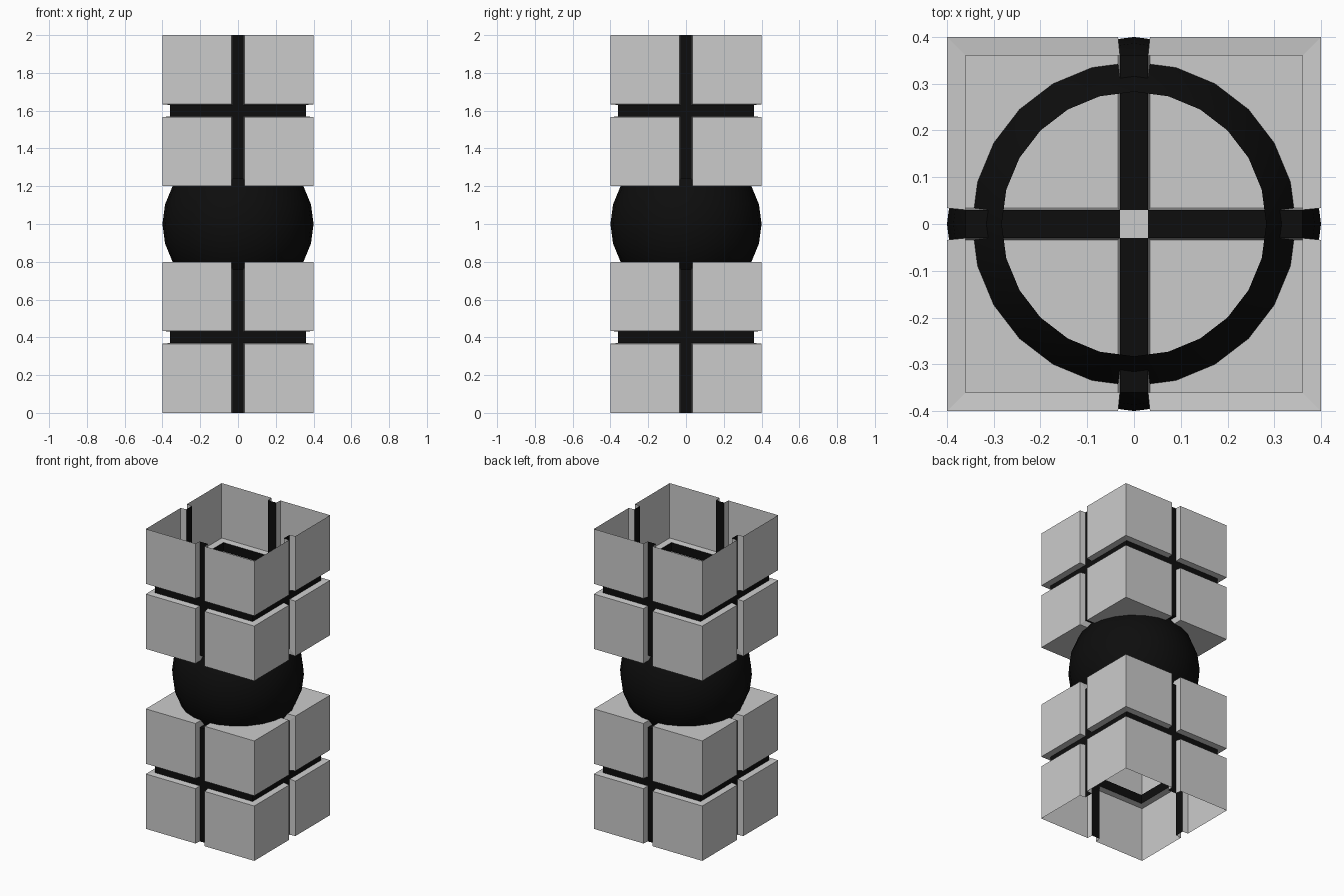
import bpy, bmesh, math
from mathutils import Vector
from itertools import product

if "Cube" in bpy.data.objects:
    bpy.data.objects.remove(bpy.data.objects["Cube"])

G, H = 0.40, 0.36      # outer half width, groove floor half width
g, h = 0.034, 0.03     # groove half width at the surface and at the floor

black = bpy.data.materials.new("black")
black.diffuse_color = (0.004, 0.004, 0.004, 1)
black.use_nodes = True
black.node_tree.nodes["Principled BSDF"].inputs["Base Color"].default_value = black.diffuse_color


def add_face(bm, pts, ref, place):
    """Quad whose normal points away from ref; place maps it to the world."""
    pts = [place(p) for p in pts]
    ref = Vector(place(ref))
    f = bm.faces.new([bm.verts.new(p) for p in pts])
    f.normal_update()
    if f.normal.dot(f.calc_center_median() - ref) < 0:
        f.normal_flip()


def finish(bm, name, mat=None):
    bmesh.ops.remove_doubles(bm, verts=bm.verts, dist=1e-5)
    me = bpy.data.meshes.new(name)
    bm.to_mesh(me)
    bm.free()
    ob = bpy.data.objects.new(name, me)
    bpy.context.collection.objects.link(ob)
    if mat:
        me.materials.append(mat)
    return ob


def axes(n, a, b, dn, da, db):
    """Point from coordinates along a permuted set of axes."""
    p = [0, 0, 0]
    p[n], p[a], p[b] = dn, da, db
    return p


def block(name, cz, flip):
    """Hollow grooved cube; one z end is closed (towards the ball), one open."""
    panels, grooves = bmesh.new(), bmesh.new()
    for s in product((1, -1), repeat=3):
        def place(p):
            return (p[0] * s[0], p[1] * s[1], cz + p[2] * s[2] * flip)
        closed = s[2] > 0
        ref = (0.2, 0.2, 0.2)
        for n in range(3):
            if n == 2 and not closed:
                continue
            a, b = [i for i in range(3) if i != n]
            P = lambda d, u, v: axes(n, a, b, d, u, v)
            # outer panel
            add_face(panels, [P(G, g, g), P(G, G, g), P(G, G, G), P(G, g, G)], ref, place)
            # far end of the groove floor runs to the rim on the open end
            fa = H
            fb = G if (b == 2 and not closed) else H
            # groove sides
            add_face(panels, [P(G, g, g), P(G, g, G), P(H, h, fb), P(H, h, h)], ref, place)
            add_face(panels, [P(G, g, g), P(G, G, g), P(H, fa, h), P(H, h, h)], ref, place)
            # groove floors
            o = (0, 0, 0)
            add_face(grooves, [P(H, 0, h), P(H, h, h), P(H, h, fb), P(H, 0, fb)], o, place)
            add_face(grooves, [P(H, h, 0), P(H, fa, 0), P(H, fa, h), P(H, h, h)], o, place)
            # crossing of the grooves, grey on the closed end
            add_face(panels if n == 2 else grooves,
                     [P(H, 0, 0), P(H, h, 0), P(H, h, h), P(H, 0, h)], o, place)
    finish(panels, name + "_panels")
    finish(grooves, name + "_groove_floors", black)


block("lower_block", 0.4, 1)
block("upper_block", 1.6, -1)

# middle ball, open above and below 45 degrees
bm = bmesh.new()
bmesh.ops.create_uvsphere(bm, u_segments=24, v_segments=12, radius=0.4)
limit = 0.4 * math.sin(math.pi / 4) + 0.002
bmesh.ops.delete(bm, geom=[v for v in bm.verts if abs(v.co.z) > limit], context='VERTS')
for f in bm.faces:
    f.smooth = True
ball = finish(bm, "middle_ball", black)
ball.location.z = 1.0
